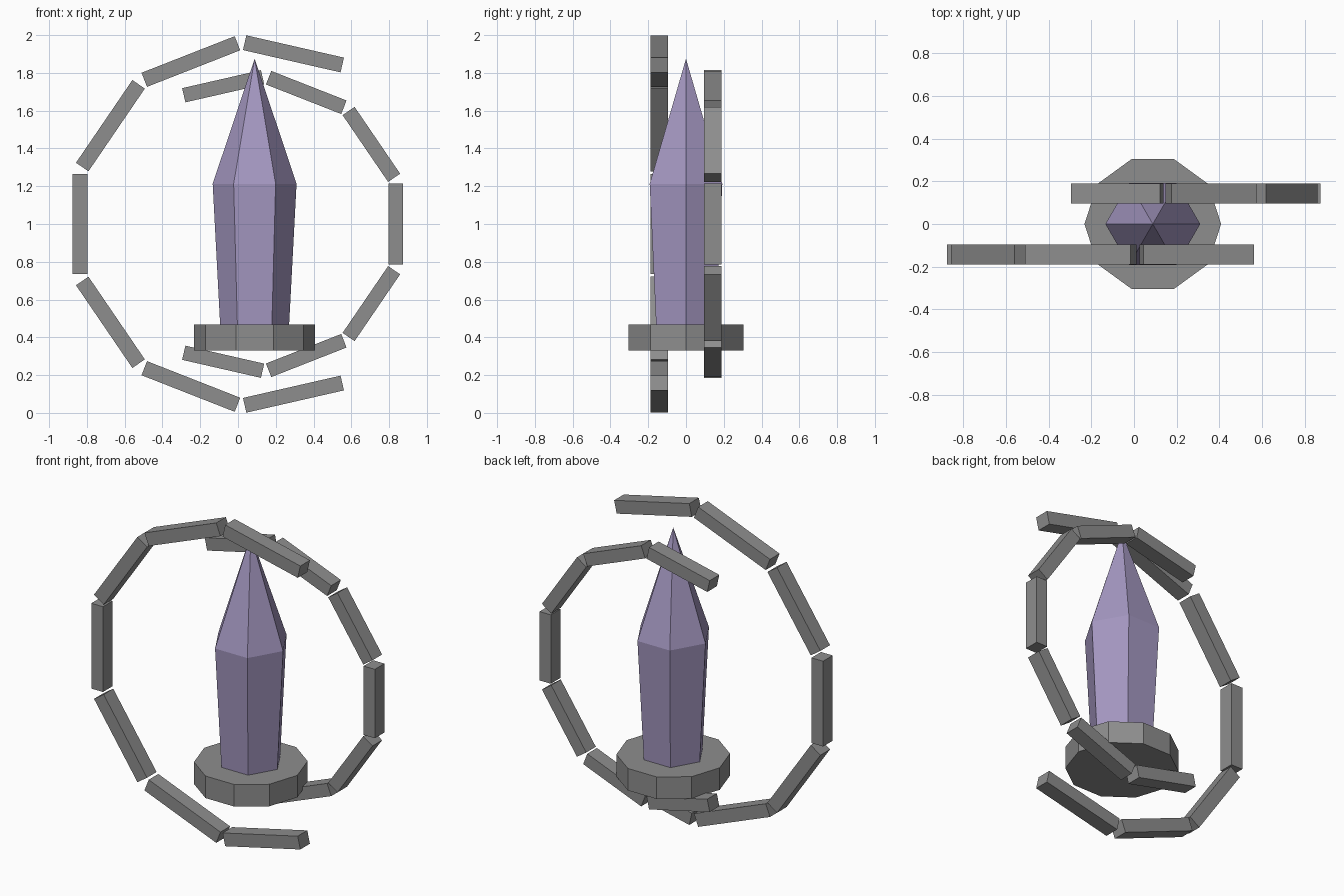
import bpy, bmesh, math
from mathutils import Matrix

if "Cube" in bpy.data.objects:
    bpy.data.objects.remove(bpy.data.objects["Cube"])

CX, CZ = 0.088, 1.0          # shared centre of crystal and arcs


def material(name, rgb):
    m = bpy.data.materials.new(name)
    m.diffuse_color = (*rgb, 1.0)
    m.use_nodes = True
    m.node_tree.nodes["Principled BSDF"].inputs["Base Color"].default_value = m.diffuse_color
    return m


stone = material("grey stone", (0.27, 0.27, 0.27))
violet = material("pale violet crystal", (0.37, 0.31, 0.53))


def add_object(name, bm, mat):
    bmesh.ops.recalc_face_normals(bm, faces=bm.faces)
    mesh = bpy.data.meshes.new(name)
    bm.to_mesh(mesh)
    bm.free()
    mesh.materials.append(mat)
    obj = bpy.data.objects.new(name, mesh)
    bpy.context.collection.objects.link(obj)
    return obj


def faceted_solid(name, sides, profile, mat):
    """Stack of regular polygons (radius, z); radius 0 makes a point."""
    bm = bmesh.new()
    rings = []
    for r, z in profile:
        if r == 0:
            rings.append([bm.verts.new((CX, 0, z))] * sides)
        else:
            rings.append([bm.verts.new((CX + r * math.cos(math.tau * i / sides),
                                        r * math.sin(math.tau * i / sides), z))
                          for i in range(sides)])
    for low, high in zip(rings, rings[1:]):
        for i in range(sides):
            j = (i + 1) % sides
            corners = [low[i], low[j], high[j], high[i]]
            bm.faces.new(list(dict.fromkeys(corners)))
    bm.faces.new(rings[0][::-1])
    if profile[-1][0] > 0:
        bm.faces.new(rings[-1])
    return add_object(name, bm, mat)


def bar_arc(name, y, radius, length, width, depth, middle):
    """Seven straight bars spread over an open 240 degree ring."""
    bm = bmesh.new()
    for k in range(-3, 4):
        a = middle + k * math.radians(240 / 7)
        place = (Matrix.Translation((CX, y, CZ))
                 @ Matrix.Rotation(-a, 4, 'Y')
                 @ Matrix.Translation((radius, 0, 0))
                 @ Matrix.Diagonal((width, depth, length, 1)))
        bmesh.ops.create_cube(bm, size=1, matrix=place)
    return add_object(name, bm, stone)


# Ten-sided pedestal
faceted_solid("pedestal", 10, [(0.32, 0.33), (0.32, 0.467)], stone)

# Six-sided pointed crystal
faceted_solid("crystal", 6, [(0.182, 0.455), (0.222, 1.213), (0, 1.875)], violet)

# Large arc in front opening right, smaller arc behind opening left
bar_arc("front_arc", -0.142, 0.924, 0.53, 0.08, 0.094, math.pi)
bar_arc("back_arc", 0.142, 0.748, 0.428, 0.077, 0.094, 0)
